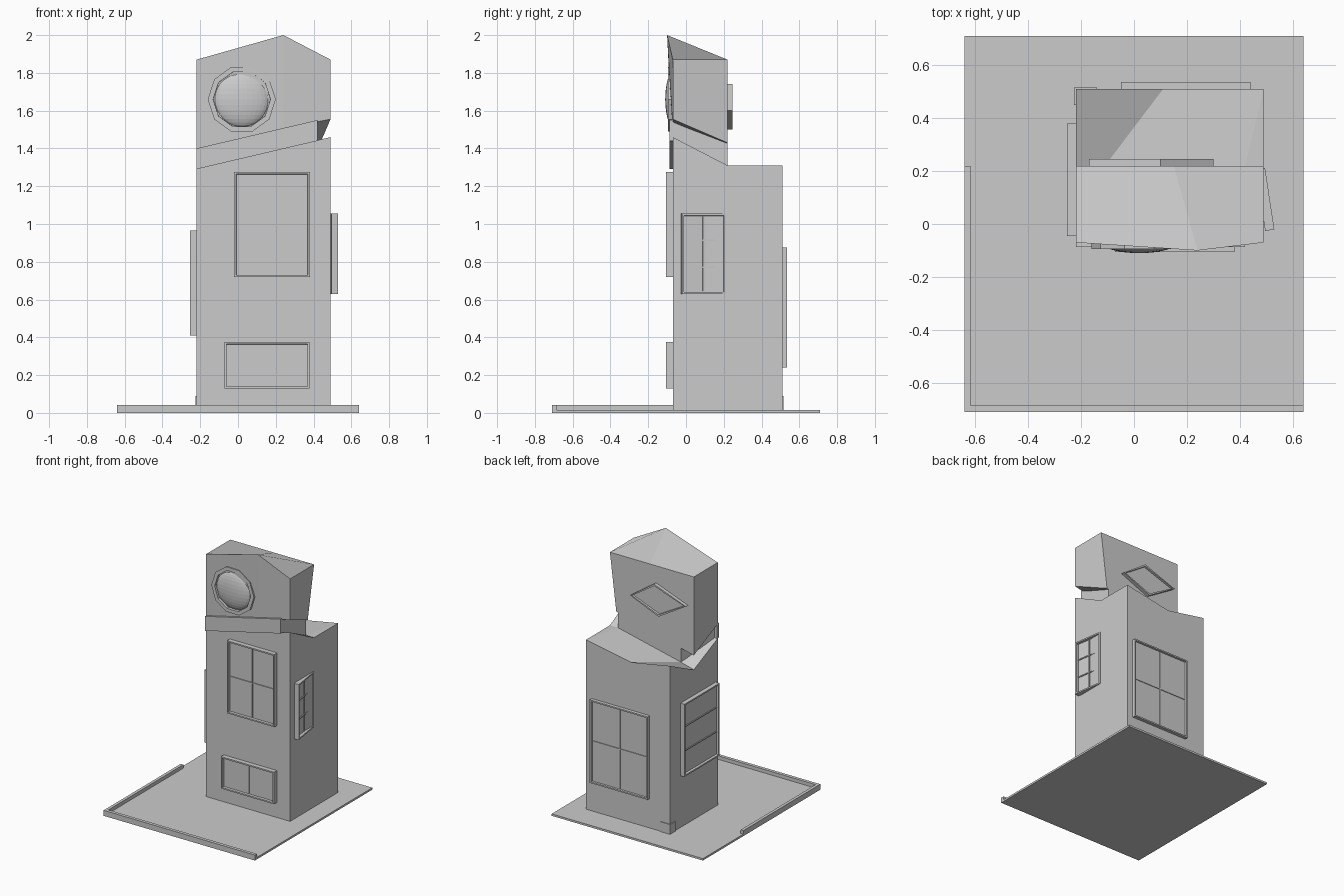
import bpy, bmesh
from math import radians, sin, cos, pi
from mathutils import Matrix, Vector

default = bpy.data.objects.get("Cube")
if default:
    bpy.data.objects.remove(default, do_unlink=True)

grey = bpy.data.materials.new("plain_grey")
grey.use_nodes = True
COLOUR = (0.6, 0.6, 0.6, 1)
grey.diffuse_color = COLOUR
grey.node_tree.nodes["Principled BSDF"].inputs["Base Color"].default_value = COLOUR


def finish(name, bm, matrix=None):
    bmesh.ops.recalc_face_normals(bm, faces=bm.faces)
    mesh = bpy.data.meshes.new(name)
    bm.to_mesh(mesh)
    bm.free()
    mesh.materials.append(grey)
    obj = bpy.data.objects.new(name, mesh)
    bpy.context.collection.objects.link(obj)
    if matrix:
        obj.matrix_world = matrix
    return obj


def add_box(bm, lo, hi):
    lo, hi = Vector(lo), Vector(hi)
    place = Matrix.Translation((lo + hi) / 2) @ Matrix.Diagonal((*(hi - lo), 1))
    bmesh.ops.create_cube(bm, size=1, matrix=place)


def box(name, lo, hi):
    bm = bmesh.new()
    add_box(bm, lo, hi)
    return finish(name, bm)


def block(name, bottom, top, extra=(), caps=None):
    """Solid between two matching rings; caps index the top ring plus extra points."""
    bm = bmesh.new()
    n = len(bottom)
    low = [bm.verts.new(p) for p in bottom]
    high = [bm.verts.new(p) for p in list(top) + list(extra)]
    for i in range(n):
        j = (i + 1) % n
        bm.faces.new((low[i], low[j], high[j], high[i]))
    bm.faces.new(low[::-1])
    for cap in caps or [range(n)]:
        bm.faces.new([high[i] for i in cap])
    return finish(name, bm)


def wall(x, y, z, turn):
    """Local x along the wall, y up, z outward; turn 0 faces the front."""
    return (Matrix.Translation((x, y, z)) @ Matrix.Rotation(radians(turn), 4, 'Z')
            @ Matrix.Rotation(radians(90), 4, 'X'))


def window(name, place, outline, depth, rim=0.015, columns=1, rows=1):
    """Raised frame with a recessed pane and thin glazing bars."""
    bm = bmesh.new()
    back = [bm.verts.new((u, v, 0)) for u, v in outline]
    front = [bm.verts.new((u, v, depth)) for u, v in outline]
    n = len(outline)
    for i in range(n):
        bm.faces.new((back[i], back[(i + 1) % n], front[(i + 1) % n], front[i]))
    bm.faces.new(back[::-1])
    pane = bm.faces.new(front)
    bm.normal_update()
    bmesh.ops.inset_region(bm, faces=[pane], thickness=rim)
    bmesh.ops.inset_region(bm, faces=[pane], thickness=0.001, depth=-depth * 0.6)
    us, vs = zip(*outline)
    z0, z1, t = depth * 0.35, depth * 0.6, 0.004
    for i in range(1, columns):
        u = min(us) + (max(us) - min(us)) * i / columns
        add_box(bm, (u - t, min(vs) + rim, z0), (u + t, max(vs) - rim, z1))
    for i in range(1, rows):
        v = min(vs) + (max(vs) - min(vs)) * i / rows
        add_box(bm, (min(us) + rim, v - t, z0), (max(us) - rim, v + t, z1))
    return finish(name, bm, place)


def rectangle(w, h):
    return [(-w / 2, -h / 2), (w / 2, -h / 2), (w / 2, h / 2), (-w / 2, h / 2)]


# Main dimensions
LEFT, RIGHT, FRONT, MID, BACK, ROOF = -0.22, 0.49, -0.07, 0.22, 0.51, 1.87

# Ground slab and kerbs
box("ground_slab", (-0.64, -0.71, 0), (0.64, 0.71, 0.015))
box("front_kerb", (-0.64, -0.71, 0), (0.64, -0.685, 0.042))
box("side_kerb", (-0.64, -0.71, 0), (-0.617, 0.22, 0.042))

# Lower tower with a broken, folded top
rim = [(LEFT, FRONT, 1.29), (RIGHT, FRONT, 1.46), (RIGHT, MID, 1.31), (RIGHT, BACK, 1.31),
       (0.11, BACK, 1.24), (LEFT, BACK, 1.30), (LEFT, MID, 1.16)]
block("lower_tower", [(x, y, 0.01) for x, y, z in rim], rim,
      extra=[(-0.11, MID, 1.19), (0.42, MID, 1.31)],
      caps=[(0, 1, 2, 8, 7, 6), (6, 7, 4, 5), (7, 8, 3, 4), (8, 2, 3)])

# Narrow neck in the slanted gap
neck = [(-0.2, FRONT + 0.005, 1.27), (0.42, FRONT + 0.005, 1.42),
        (0.42, MID, 1.30), (-0.11, MID, 1.17)]
block("neck", neck, [(x, y, z + 0.15) for x, y, z in neck])

# Slanted band across the front of the gap
band = [(LEFT, -0.087, 1.29), (0.42, -0.087, 1.44), (0.42, -0.06, 1.44), (LEFT, -0.06, 1.29)]
block("front_band", band, [(x, y, z + 0.11) for x, y, z in band])

# Upper tower with a peaked roof
block("upper_tower",
      [(LEFT, FRONT, 1.40), (0.24, FRONT, 1.505), (RIGHT, FRONT, 1.555),
       (0.436, MID, 1.43), (0.15, MID, 1.36), (LEFT, MID, 1.27)],
      [(LEFT, FRONT, ROOF), (0.24, -0.1, 2.0), (RIGHT, FRONT, ROOF),
       (RIGHT, MID, ROOF), (0.15, MID, ROOF), (LEFT, MID, ROOF)],
      caps=[(0, 1, 4, 5), (1, 2, 3, 4)])

# Round window with a ten-sided frame and bulging glass
ring = [(0.18 * cos(2 * pi * i / 10), 0.18 * sin(2 * pi * i / 10)) for i in range(10)]
window("round_window_frame", wall(0.02, -0.06, 1.66, 0), ring, 0.034, rim=0.028)
bm = bmesh.new()
bmesh.ops.create_uvsphere(bm, u_segments=32, v_segments=16, radius=1)
finish("round_window_glass", bm,
       Matrix.Translation((0.02, -0.065, 1.66)) @ Matrix.Diagonal((0.148, 0.045, 0.148, 1)))

# Rectangular windows
window("tall_front_window", wall(0.18, FRONT, 0.997, 0), rectangle(0.40, 0.555), 0.035,
       columns=2, rows=2)
window("low_front_window", wall(0.153, FRONT, 0.252, 0), rectangle(0.45, 0.245), 0.035, columns=2)
window("open_right_window", wall(0.478, 0.09, 0.842, 98.6), rectangle(0.235, 0.425), 0.035,
       columns=2, rows=3)
window("back_window", wall(0.195, BACK, 0.557, 180), rectangle(0.49, 0.635), 0.026,
       columns=2, rows=2)
window("left_window", wall(LEFT, 0.168, 0.688, 270), rectangle(0.425, 0.555), 0.033, rows=3)

# Skewed window on the upper back
window("skewed_back_window", wall(0, MID, 0, 180),
       [(-0.30, 1.60), (-0.06, 1.50), (0.17, 1.64), (-0.10, 1.74)], 0.026)

# Small stone at the rear corner
box("corner_stone", (-0.226, 0.45, 0.01), (-0.14, 0.516, 0.09))
